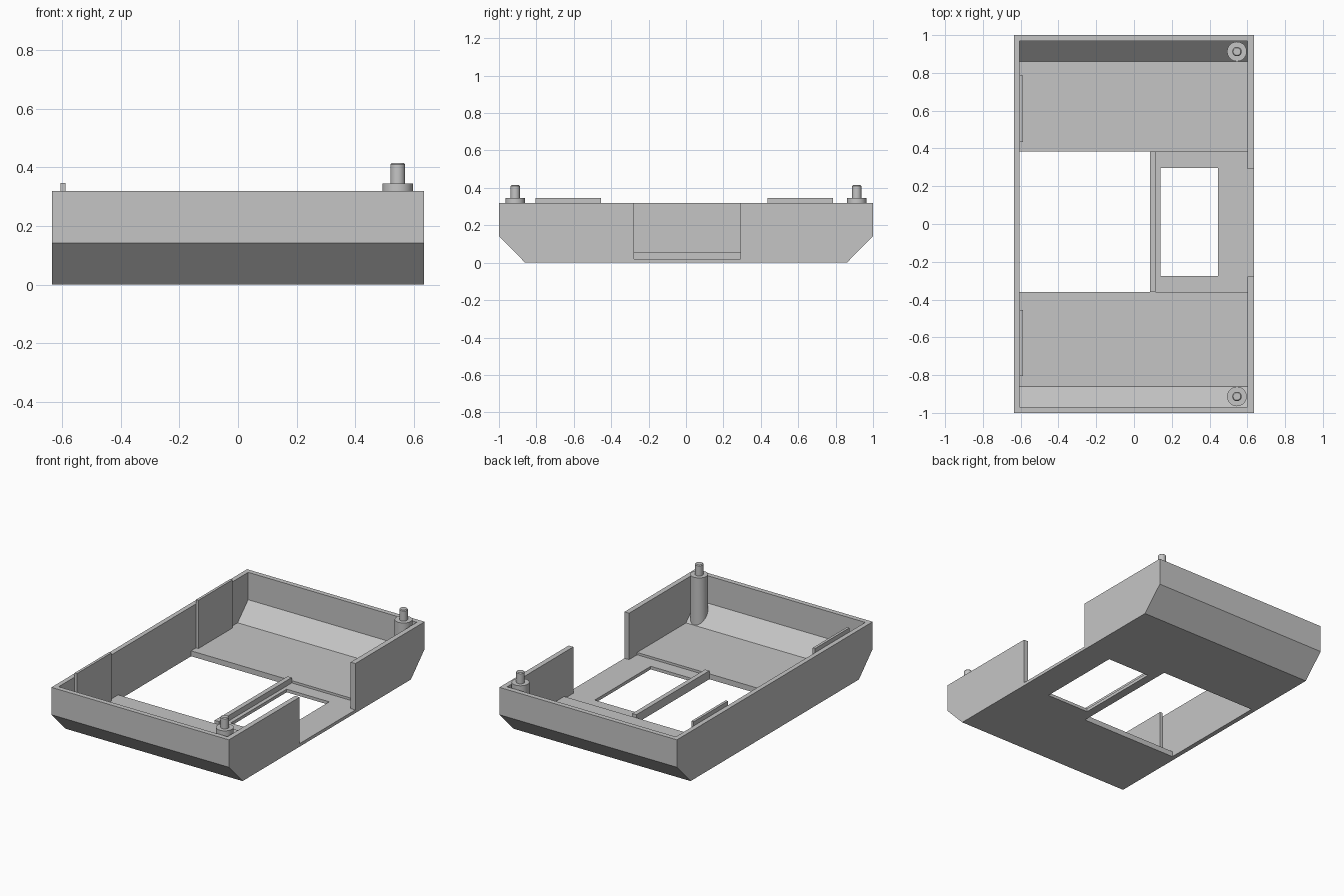
import bpy, bmesh

cube = bpy.data.objects.get("Cube")
if cube:
    bpy.data.objects.remove(cube, do_unlink=True)

grey = bpy.data.materials.new("plain grey")
grey.use_nodes = True
COLOR = (0.56, 0.56, 0.56, 1)
grey.diffuse_color = COLOR
grey.node_tree.nodes["Principled BSDF"].inputs["Base Color"].default_value = COLOR

HALF_X, WALL_X = 0.635, 0.605      # outer and inner half width
FLOOR, RIM = 0.035, 0.32           # floor and rim heights
BEND = 0.86                        # where the floor turns up at each end


def finish(name, bm):
    bmesh.ops.recalc_face_normals(bm, faces=bm.faces[:])
    mesh = bpy.data.meshes.new(name)
    bm.to_mesh(mesh)
    bm.free()
    mesh.materials.append(grey)
    obj = bpy.data.objects.new(name, mesh)
    bpy.context.collection.objects.link(obj)
    return obj


def prism(name, profile, x0, x1):
    """Extrude a (y, z) profile from x0 to x1."""
    bm = bmesh.new()
    face = bm.faces.new([bm.verts.new((x0, y, z)) for y, z in profile])
    ext = bmesh.ops.extrude_face_region(bm, geom=[face])["geom"]
    moved = [v for v in ext if isinstance(v, bmesh.types.BMVert)]
    bmesh.ops.translate(bm, verts=moved, vec=(x1 - x0, 0, 0))
    return finish(name, bm)


def box(name, x0, x1, y0, y1, z0, z1):
    return prism(name, [(y0, z0), (y1, z0), (y1, z1), (y0, z1)], x0, x1)


def hull(bottom, bend_z, end, top):
    """Symmetric tray profile with sloping ends."""
    half = [(BEND, bottom), (end, bend_z), (end, top)]
    return half + [(-y, z) for y, z in reversed(half)]


def cut(target, cutter):
    cutter.hide_render = True
    mod = target.modifiers.new("cut", 'BOOLEAN')
    mod.operation = 'DIFFERENCE'
    mod.solver = 'EXACT'
    mod.object = cutter
    bpy.context.view_layer.objects.active = target
    bpy.ops.object.modifier_apply(modifier=mod.name)
    bpy.data.objects.remove(cutter, do_unlink=True)


# Tray shell with sloping ends, hollowed out
tray = prism("tray_shell", hull(0, 0.143, 1.0, RIM), -HALF_X, HALF_X)
cut(tray, prism("hollow", hull(FLOOR, FLOOR + 0.108, 0.968, 0.5), -WALL_X, 0.602))
# Sunken floor, large opening, small window and side wall gap
cut(tray, box("recess", 0.1, 0.602, -0.36, 0.385, 0.02, 0.3))
cut(tray, box("large_opening", -WALL_X, 0.115, -0.36, 0.385, -0.1, 0.2))
cut(tray, box("small_window", 0.14, 0.445, -0.275, 0.297, -0.1, 0.2))
cut(tray, box("wall_gap", 0.55, 0.7, -0.278, 0.292, 0.02, 0.5))

# Bar between the two openings
box("divider_bar", 0.085, 0.115, -0.36, 0.385, 0, 0.055)

# Raised tabs on the inside of the right wall
for label, y0, y1 in (("front", -0.805, -0.455), ("back", 0.435, 0.785)):
    box(label + "_tab", -WALL_X, -0.588, y0, y1, FLOOR - 0.01, 0.347)

# Corner posts with pins, their feet following the sloping ends
for label, side in (("front", -1), ("back", 1)):
    for part, radius, z0, z1 in (("post", 0.052, 0.1, 0.345), ("pin", 0.025, 0.33, 0.415)):
        bm = bmesh.new()
        bmesh.ops.create_cone(bm, cap_ends=True, segments=32, radius1=radius,
                              radius2=radius, depth=z1 - z0)
        bmesh.ops.translate(bm, verts=bm.verts[:], vec=(0.545, side * 0.913, (z0 + z1) / 2))
        if part == "post":
            for v in bm.verts:
                if v.co.z < 0.2:
                    v.co.z = FLOOR - 0.01 + abs(v.co.y) - BEND
        else:
            rim = [e for e in bm.edges if all(v.co.z > 0.4 for v in e.verts)]
            bmesh.ops.bevel(bm, geom=rim, offset=0.005, segments=1, affect='EDGES')
        obj = finish(label + "_" + part, bm)
        bpy.ops.object.select_all(action='DESELECT')
        obj.select_set(True)
        bpy.context.view_layer.objects.active = obj
        bpy.ops.object.shade_smooth_by_angle()
